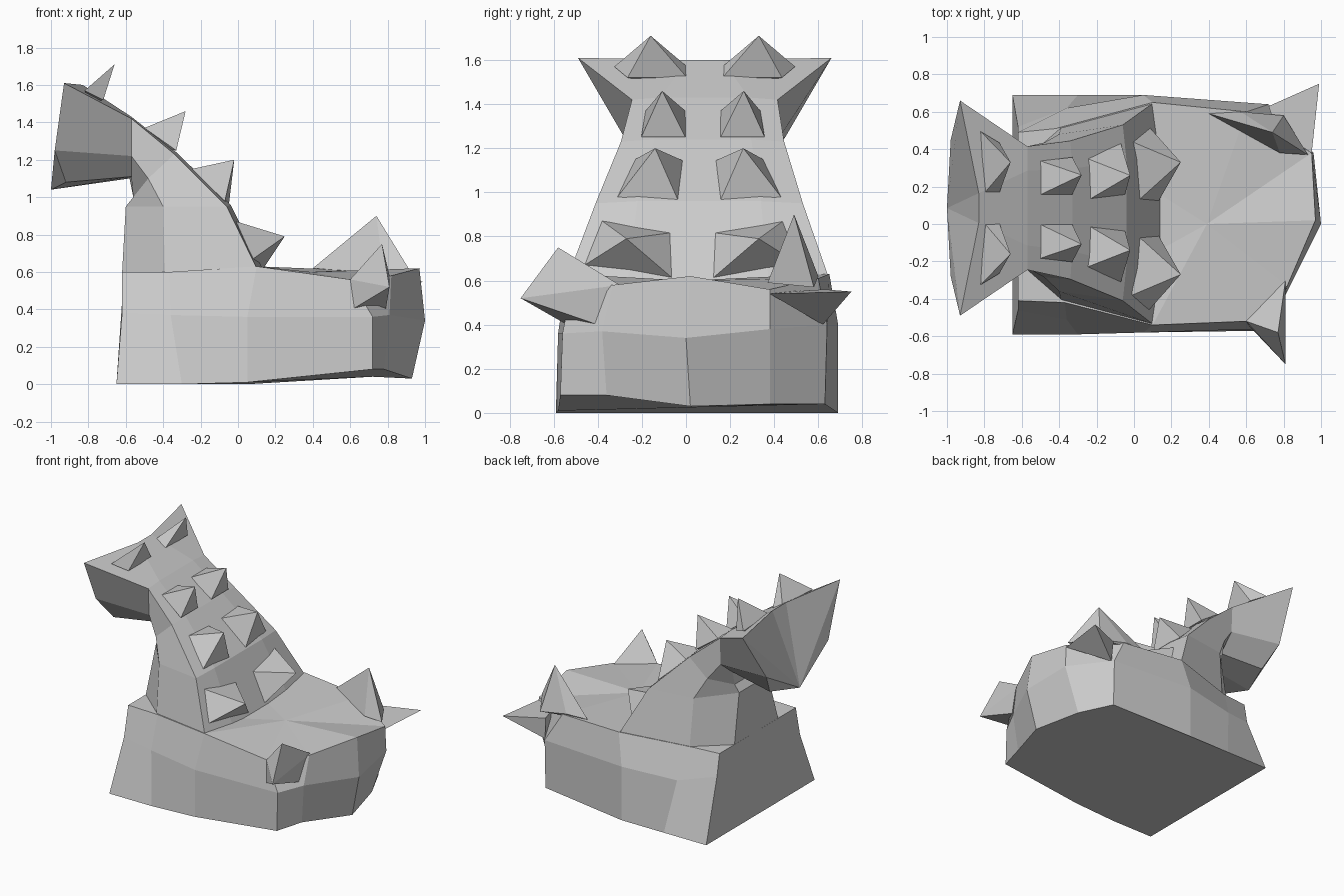
import bpy, bmesh


def finish(name, bm):
    bmesh.ops.remove_doubles(bm, verts=bm.verts[:], dist=.0005)
    bmesh.ops.recalc_face_normals(bm, faces=bm.faces)
    me = bpy.data.meshes.new(name)
    bm.to_mesh(me)
    bm.free()
    ob = bpy.data.objects.new(name, me)
    bpy.context.collection.objects.link(ob)
    return ob


def loft(name, rings, cap_centre):
    # quads between rings, flat bottom cap, fan cap at the other end
    bm = bmesh.new()
    vs = [[bm.verts.new(p) for p in r] for r in rings]
    n = len(vs[0])
    for a, b in zip(vs, vs[1:]):
        for i in range(n):
            j = (i + 1) % n
            bm.faces.new((a[i], a[j], b[j], b[i]))
    bm.faces.new(vs[0][::-1])
    c = bm.verts.new(cap_centre)
    for i in range(n):
        bm.faces.new((vs[-1][i], vs[-1][(i + 1) % n], c))
    return finish(name, bm)


def hull(name, pts):
    bm = bmesh.new()
    for p in pts:
        bm.verts.new(p)
    bmesh.ops.convex_hull(bm, input=bm.verts[:])
    return finish(name, bm)


# Body: three plan outlines lofted upwards
bottom = [(-.65, -.59, 0), (-.3, -.59, 0), (.05, -.58, .01), (.72, -.57, .08),
          (.78, -.36, .08), (.93, .02, .03), (.84, .38, .04), (.72, .63, .04),
          (.05, .69, 0), (-.3, .69, 0), (-.65, .69, 0)]
middle = [(-.62, -.46, .38), (-.36, -.51, .37), (.05, -.58, .36), (.72, -.56, .36),
          (.81, -.38, .37), (1, 0, .34), (.96, .38, .38), (.72, .64, .4),
          (.05, .69, .4), (-.36, .62, .38), (-.62, .52, .44)]
rim = [(-.62, -.41, .6), (-.37, -.42, .6), (.1, -.54, .63), (.6, -.52, .56),
       (.82, -.33, .58), (.97, .02, .62), (.95, .38, .56), (.6, .6, .61),
       (.1, .65, .63), (-.42, .51, .6), (-.62, .49, .6)]
loft("body", [bottom, middle, rim], (.39, 0, .6))


# Neck and head: half sections (x, half width, z) mirrored about a centre y
def section(cy, half):
    right = [(x, cy - w, z) for x, w, z in half]
    left = [(x, cy + w, z) for x, w, z in half]
    return right + left[-2::-1]


neck = [
    (.055, [(.14, .32, .6), (.1, .59, .62), (-.39, .46, .59), (-.62, .26, .59), (-.62, 0, .59)]),
    (.06, [(-.04, .28, .96), (-.06, .47, .95), (-.4, .42, .95), (-.6, .17, .95), (-.6, 0, .95)]),
    (.075, [(-.33, .22, 1.24), (-.34, .37, 1.23), (-.48, .36, 1.1), (-.56, .15, 1.0), (-.56, 0, 1.0)]),
    (.085, [(-.57, .2, 1.43), (-.57, .33, 1.42), (-.57, .32, 1.22), (-.57, .18, 1.11), (-.58, 0, 1.1)]),
    (.085, [(-.83, .08, 1.6), (-.93, .575, 1.61), (-.98, .365, 1.25), (-.92, .24, 1.08), (-1, 0, 1.04)]),
]
loft("neck_and_head", [section(c, h) for c, h in neck], (-1, .085, 1.04))

# Paired back spikes: centre y, then apex and four base corners (x, offset, z)
spikes = [
    (.085, [(-.66, .245, 1.71), (-.82, .41, 1.57), (-.72, .35, 1.52), (-.72, .08, 1.52), (-.8, .08, 1.57)]),
    (.077, [(-.28, .185, 1.46), (-.5, .26, 1.37), (-.33, .28, 1.25), (-.33, .08, 1.25), (-.5, .08, 1.37)]),
    (.06, [(-.02, .2, 1.2), (-.25, .29, 1.15), (-.07, .37, .98), (-.05, .09, .95), (-.25, .065, 1.14)]),
    (.03, [(.25, .3, .79), (-.01, .41, .87), (.08, .49, .67), (.13, .09, .61), (.0, .075, .82)]),
]
for i, (cy, pts) in enumerate(spikes):
    for side, s in (("right", -1), ("left", 1)):
        # inner point below the surface closes the pyramid under the skin
        base = [(x, cy + s * w, z) for x, w, z in pts]
        core = [sum(p[k] for p in base[1:]) / 4 for k in range(3)]
        core = (core[0] - .04, core[1], core[2] - .05)
        hull(f"back_spike_{i + 1}_{side}", base + [core])

# Tail spikes on the body corners
hull("tail_spike_front", [(.81, -.75, .52), (.77, -.58, .75), (.61, -.54, .4),
                          (.6, -.52, .56), (.79, -.4, .4), (.81, -.3, .58)])
hull("tail_spike_rear_tip", [(.99, .75, .55), (.72, .63, .56), (.73, .62, .4),
                             (.95, .38, .54), (.78, .45, .55)])
hull("tail_spike_rear_peak", [(.74, .49, .9), (.4, .59, .62), (.57, .6, .62),
                              (.93, .37, .59), (.78, .38, .59), (.8, .58, .57)])
